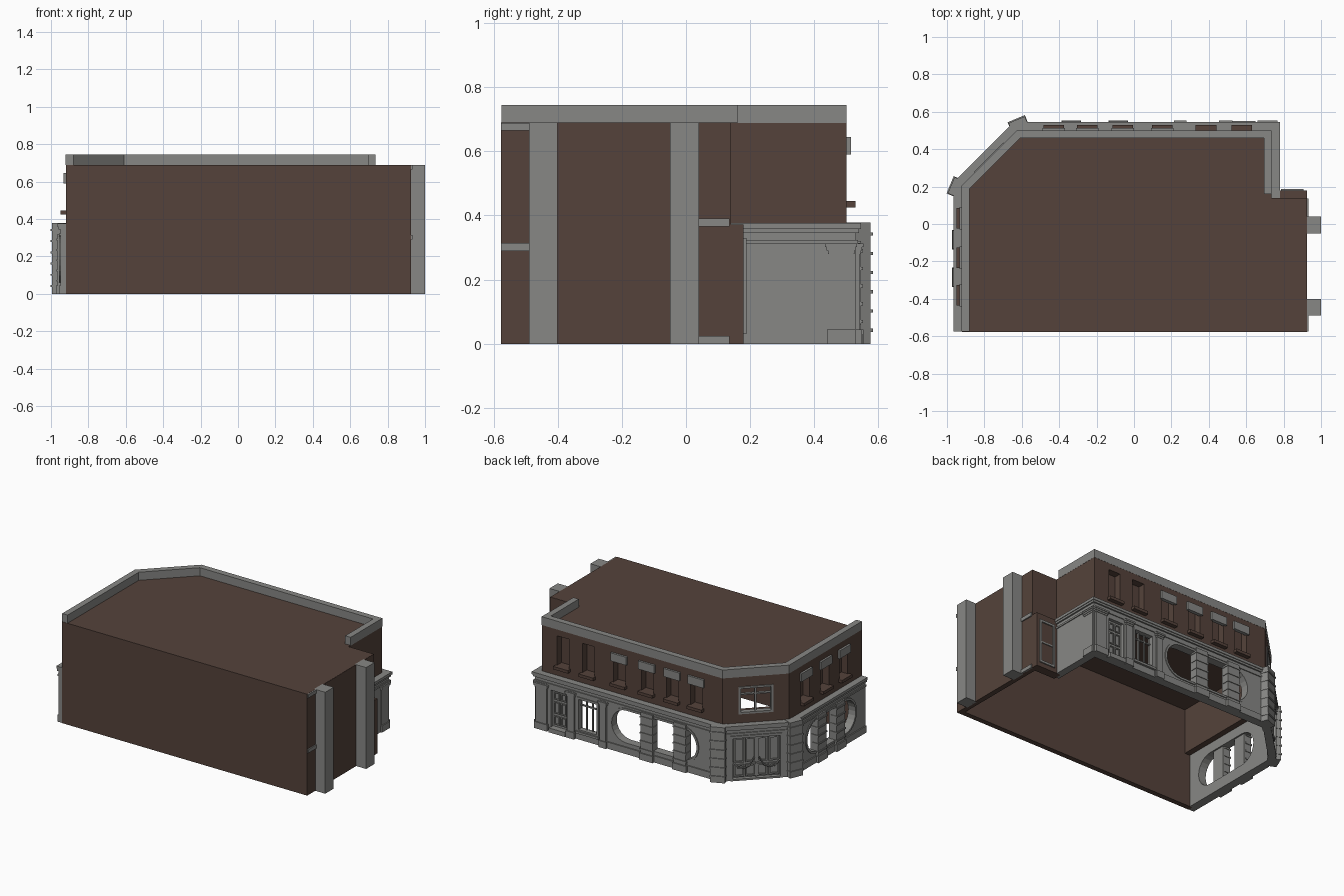
import bpy, bmesh, math
from mathutils import Vector

if "Cube" in bpy.data.objects:
    bpy.data.objects.remove(bpy.data.objects["Cube"])


def material(name, rgb):
    m = bpy.data.materials.new(name)
    m.diffuse_color = (*rgb, 1)
    m.use_nodes = True
    m.node_tree.nodes["Principled BSDF"].inputs["Base Color"].default_value = m.diffuse_color
    return m


BROWN = material("brown_brick", (0.090, 0.055, 0.043))
GREY = material("grey_stone", (0.245, 0.245, 0.235))


def make(name, mat, verts, faces):
    bm = bmesh.new()
    vs = [bm.verts.new(v) for v in verts]
    for f in faces:
        bm.faces.new([vs[i] for i in f])
    bmesh.ops.recalc_face_normals(bm, faces=bm.faces)
    me = bpy.data.meshes.new(name)
    bm.to_mesh(me)
    bm.free()
    if mat:
        me.materials.append(mat)
    ob = bpy.data.objects.new(name, me)
    bpy.context.collection.objects.link(ob)
    return ob


# A frame is a wall plane: origin, direction along the wall, outward normal
def frame(o, u, n):
    return Vector((*o, 0)), Vector((*u, 0)).normalized(), Vector((*n, 0)).normalized()


def at(F, a, z, b):
    return F[0] + F[1] * a + F[2] * b + Vector((0, 0, z))


def prism(name, mat, F, pts, n0, n1):
    k = len(pts)
    verts = [at(F, a, z, b) for b in (n0, n1) for a, z in pts]
    faces = [list(range(k)), list(range(k, 2 * k))]
    faces += [[i, (i + 1) % k, k + (i + 1) % k, k + i] for i in range(k)]
    return make(name, mat, verts, faces)


def rect(u0, u1, z0, z1):
    return [(u0, z0), (u1, z0), (u1, z1), (u0, z1)]


def slab(name, mat, F, u0, u1, z0, z1, n0, n1):
    return prism(name, mat, F, rect(u0, u1, z0, z1), n0, n1)


def ring(name, mat, F, outer, inner, n0, n1):
    k = len(outer)
    verts = [at(F, a, z, b) for pts, b in ((outer, n0), (outer, n1), (inner, n1), (inner, n0)) for a, z in pts]
    faces = [[r * k + i, r * k + (i + 1) % k, (r + 1) % 4 * k + (i + 1) % k, (r + 1) % 4 * k + i]
             for r in range(4) for i in range(k)]
    return make(name, mat, verts, faces)


def pill(c, half, zc, r):
    pts = []
    for side, start in ((1, -90), (-1, 90)):
        for i in range(13):
            t = math.radians(start + i * 15)
            pts.append((c + side * (half - r) + r * math.cos(t), zc + r * math.sin(t)))
    return pts


def sweep(name, mat, path, o0, o1, z0, z1):
    """Wall or moulding along the street path with mitred corners."""
    P = [Vector(p) for p in path]
    nor = [Vector((-(b - a).y, (b - a).x)).normalized() for a, b in zip(P, P[1:])]
    verts = []
    for i, p in enumerate(P):
        a, b = nor[max(i - 1, 0)], nor[min(i, len(nor) - 1)]
        m = (a + b) / (1 + a.dot(b))
        for o, z in ((o0, z0), (o1, z0), (o1, z1), (o0, z1)):
            verts.append((*(p + m * o), z))
    last = 4 * (len(P) - 1)
    faces = [[0, 1, 2, 3], [last + j for j in range(4)]]
    faces += [[4 * i + j, 4 * i + (j + 1) % 4, 4 * i + 4 + (j + 1) % 4, 4 * i + 4 + j]
              for i in range(len(P) - 1) for j in range(4)]
    return make(name, mat, verts, faces)


def cut(ob, cutter):
    mod = ob.modifiers.new("cut", 'BOOLEAN')
    mod.operation, mod.solver, mod.object = 'DIFFERENCE', 'EXACT', cutter
    bpy.context.view_layer.objects.active = ob
    bpy.ops.object.modifier_apply(modifier=mod.name)
    bpy.data.objects.remove(cutter)


BACK = frame((0, 0.5), (1, 0), (0, 1))
LEFT = frame((-0.92, 0), (0, 1), (-1, 0))
CORNER = frame((-0.7725, 0.3525), (1, 1), (-1, 1))
RIGHT = frame((0.735, 0), (0, 1), (1, 0))
EAST = frame((0.925, 0), (0, 1), (1, 0))
SOUTH = frame((0, -0.577), (1, 0), (0, -1))
PORCH = frame((0, 0.18), (1, 0), (0, 1))
street = [(-0.92, -0.575), (-0.92, 0.205), (-0.625, 0.5), (0.735, 0.5)]
upper_path, lower_path = street + [(0.735, 0.10)], street + [(0.735, 0.14)]

# Main shell: plain walls, roof and parapet
slab("front_wall", BROWN, SOUTH, -0.92, 0.925, 0, 0.69, -0.035, 0)
slab("right_wall", BROWN, EAST, -0.576, 0.14, 0, 0.689, -0.035, 0)
slab("return_wall", BROWN, PORCH, 0.70, 0.924, 0.36, 0.689, -0.08, -0.04)
slab("low_side_bay", BROWN, PORCH, 0.735, 0.925, 0, 0.372, -0.06, 0)
roof = [(-0.919, -0.576), (-0.919, 0.205), (-0.625, 0.499), (0.734, 0.499), (0.734, 0.139), (0.924, 0.139), (0.924, -0.576)]
make("roof", BROWN, [(x, y, z) for z in (0.665, 0.69) for x, y in roof],
     [list(range(7)), list(range(7, 14))] + [[i, (i + 1) % 7, 7 + (i + 1) % 7, 7 + i] for i in range(7)])
sweep("parapet", GREY, street + [(0.735, 0.16)], -0.04, 0.001, 0.688, 0.745)

# Upper storey with recessed windows, sills and lintels
upper = sweep("upper_wall", BROWN, upper_path, -0.06, 0, 0.36, 0.6895)
windows = [(BACK, c, c < 0.3) for c in (-0.43, -0.25, -0.06, 0.15, 0.385, 0.575)]
windows += [(LEFT, c, True) for c in (-0.38, -0.18, 0.03)]
for F, c, has_lintel in windows:
    cut(upper, slab("recess_cutter", None, F, c - 0.045, c + 0.045, 0.445, 0.645, -0.048, 0.05))
    slab("window_sill", BROWN, F, c - 0.055, c + 0.055, 0.425, 0.445, -0.01, 0.028)
    if has_lintel:
        slab("window_lintel", GREY, F, c - 0.06, c + 0.06, 0.59, 0.645, -0.01, 0.014)
cut(upper, slab("corner_cutter", None, CORNER, -0.1, 0.1, 0.445, 0.615, -0.2, 0.1))
ring("corner_window_frame", GREY, CORNER, rect(-0.11, 0.11, 0.437, 0.623), rect(-0.095, 0.095, 0.45, 0.61), -0.03, 0.006)
slab("corner_mullion", GREY, CORNER, -0.006, 0.006, 0.445, 0.615, -0.03, -0.01)
slab("corner_transom", GREY, CORNER, -0.1, 0.1, 0.56, 0.568, -0.03, -0.01)

# Ground storey stone facade and openings
lower = sweep("ground_wall", GREY, lower_path, -0.02, 0.03, 0, 0.372)
bays = [(BACK, -0.135, 0.32, (-0.085, -0.335)), (LEFT, -0.2, 0.26, (-0.085, -0.285))]
for F, c, half, piers in bays:
    cut(lower, prism("bay_cutter", None, F, pill(c, half, 0.185, 0.11), -0.1, 0.1))
    ring("bay_window_rim", GREY, F, pill(c, half + 0.014, 0.185, 0.124), pill(c, half, 0.185, 0.11), 0.02, 0.036)
    for p in piers:
        slab("bay_pier", GREY, F, p - 0.045, p + 0.045, 0, 0.32, -0.01, 0.046)
        slab("bay_pier_base", GREY, F, p - 0.052, p + 0.052, 0, 0.045, 0, 0.054)
        for k in range(5):
            z = 0.065 + 0.055 * k
            slab("bay_pier_band", GREY, F, p - 0.049, p + 0.049, z, z + 0.01, 0, 0.051)
slab("back_plinth", GREY, BACK, -0.56, 0.28, 0, 0.045, 0.02, 0.038)
slab("left_plinth", GREY, LEFT, -0.575, 0.14, 0, 0.045, 0.02, 0.038)
cut(lower, slab("door_cutter", None, CORNER, -0.16, 0.16, -0.05, 0.295, -0.1, 0.1))
cut(lower, slab("back_door_cutter", None, BACK, 0.53, 0.645, 0.03, 0.28, -0.1, 0.1))
cut(lower, slab("back_window_cutter", None, BACK, 0.29, 0.445, 0.06, 0.285, -0.1, 0.1))

# Cornice between the storeys
for n, z0, z1 in ((0.036, 0.312, 0.324), (0.040, 0.345, 0.358), (0.045, 0.358, 0.376)):
    sweep("ground_cornice", GREY, lower_path, -0.005, n, z0, z1)

# Back door, back window and their pilasters
slab("back_door", GREY, BACK, 0.53, 0.645, 0.03, 0.28, -0.01, 0.008)
for u in (0.543, 0.592):
    for z0, z1 in ((0.045, 0.105), (0.12, 0.20), (0.215, 0.265)):
        ring("back_door_panel", GREY, BACK, rect(u, u + 0.04, z0, z1), rect(u + 0.007, u + 0.033, z0 + 0.007, z1 - 0.007), 0.005, 0.015)
slab("back_door_step", GREY, BACK, 0.525, 0.65, 0, 0.03, -0.02, 0.05)
ring("back_window_frame", GREY, BACK, rect(0.285, 0.45, 0.055, 0.29), rect(0.30, 0.435, 0.07, 0.275), 0, 0.035)
for u in (0.345, 0.39):
    slab("back_window_mullion", GREY, BACK, u - 0.004, u + 0.004, 0.06, 0.28, 0, 0.012)
slab("back_window_transom", GREY, BACK, 0.295, 0.44, 0.225, 0.233, 0, 0.012)
slab("back_window_sill", GREY, BACK, 0.28, 0.455, 0.045, 0.06, 0, 0.045)


def pilaster(F, u0, u1, n):
    slab("pilaster", GREY, F, u0, u1, 0, 0.315, 0, n)
    slab("pilaster_base", GREY, F, u0 - 0.006, u1 + 0.006, 0, 0.045, 0, n + 0.007)
    for i in range(3):
        d = 0.003 + 0.004 * i
        slab("pilaster_capital", GREY, F, u0 - d, u1 + d, 0.28 + 0.011 * i, 0.291 + 0.011 * i, 0, n + d)


for u0, u1 in ((0.67, 0.755), (0.465, 0.515), (0.225, 0.27)):
    pilaster(BACK, u0, u1, 0.042)
pilaster(RIGHT, 0.445, 0.522, 0.034)

# Banded pillars on both sides of the cut corner
for name, F, c in (("left_corner_pillar", frame((-0.92, 0.205), (0.383, 0.924), (-0.924, 0.383)), -0.02),
                   ("back_corner_pillar", frame((-0.625, 0.5), (0.924, 0.383), (-0.383, 0.924)), 0.02)):
    slab(name, GREY, F, c - 0.047, c + 0.047, 0, 0.378, -0.01, 0.054)
    for k in range(6):
        z = 0.037 + 0.06 * k
        slab(name + "_band", GREY, F, c - 0.05, c + 0.05, z, z + 0.01, 0, 0.06)

# Double entrance doors with panels and curved bars
slab("entrance_doors", GREY, CORNER, -0.16, 0.16, 0.003, 0.295, -0.015, 0.01)
ring("entrance_frame", GREY, CORNER, rect(-0.165, 0.165, 0, 0.305), rect(-0.148, 0.148, 0.012, 0.288), 0, 0.036)
slab("entrance_meeting_stile", GREY, CORNER, -0.005, 0.005, 0.01, 0.29, 0, 0.022)
for i in range(4):
    u = -0.142 + 0.073 * i
    for z0, z1 in ((0.02, 0.10), (0.115, 0.28)):
        ring("entrance_panel", GREY, CORNER, rect(u, u + 0.064, z0, z1), rect(u + 0.009, u + 0.055, z0 + 0.009, z1 - 0.009), 0.005, 0.02)
for side in (-1, 1):
    cu = bpy.data.curves.new("entrance_bar", 'CURVE')
    cu.dimensions, cu.bevel_depth, cu.bevel_resolution = '3D', 0.005, 1
    cu.materials.append(GREY)
    pts = [(0.148, 0.125), (0.115, 0.085), (0.08, 0.08), (0.045, 0.095), (0.015, 0.15)]
    sp = cu.splines.new('POLY')
    sp.points.add(len(pts) - 1)
    for p, (a, z) in zip(sp.points, pts):
        p.co = (*at(CORNER, side * a, z, 0.027), 1)
    bpy.context.collection.objects.link(bpy.data.objects.new("entrance_bar", cu))

# Right side buttresses, short string courses and side door
for y in (-0.445, -0.005):
    slab("side_buttress", GREY, EAST, y - 0.045, y + 0.045, 0, 0.69, -0.01, 0.075)
for y0, y1, z0, z1 in ((-0.576, -0.49, 0.29, 0.315), (-0.576, -0.49, 0.665, 0.689),
                       (0.04, 0.135, 0.365, 0.39), (0.04, 0.135, 0, 0.025)):
    slab("string_course", GREY, EAST, y0, y1, z0, z1, -0.005, 0.008)
ring("side_door_frame", GREY, PORCH, rect(0.785, 0.905, 0.03, 0.33), rect(0.80, 0.89, 0.045, 0.315), -0.005, 0.008)
slab("side_door_rail", GREY, PORCH, 0.795, 0.895, 0.17, 0.18, -0.005, 0.006)
